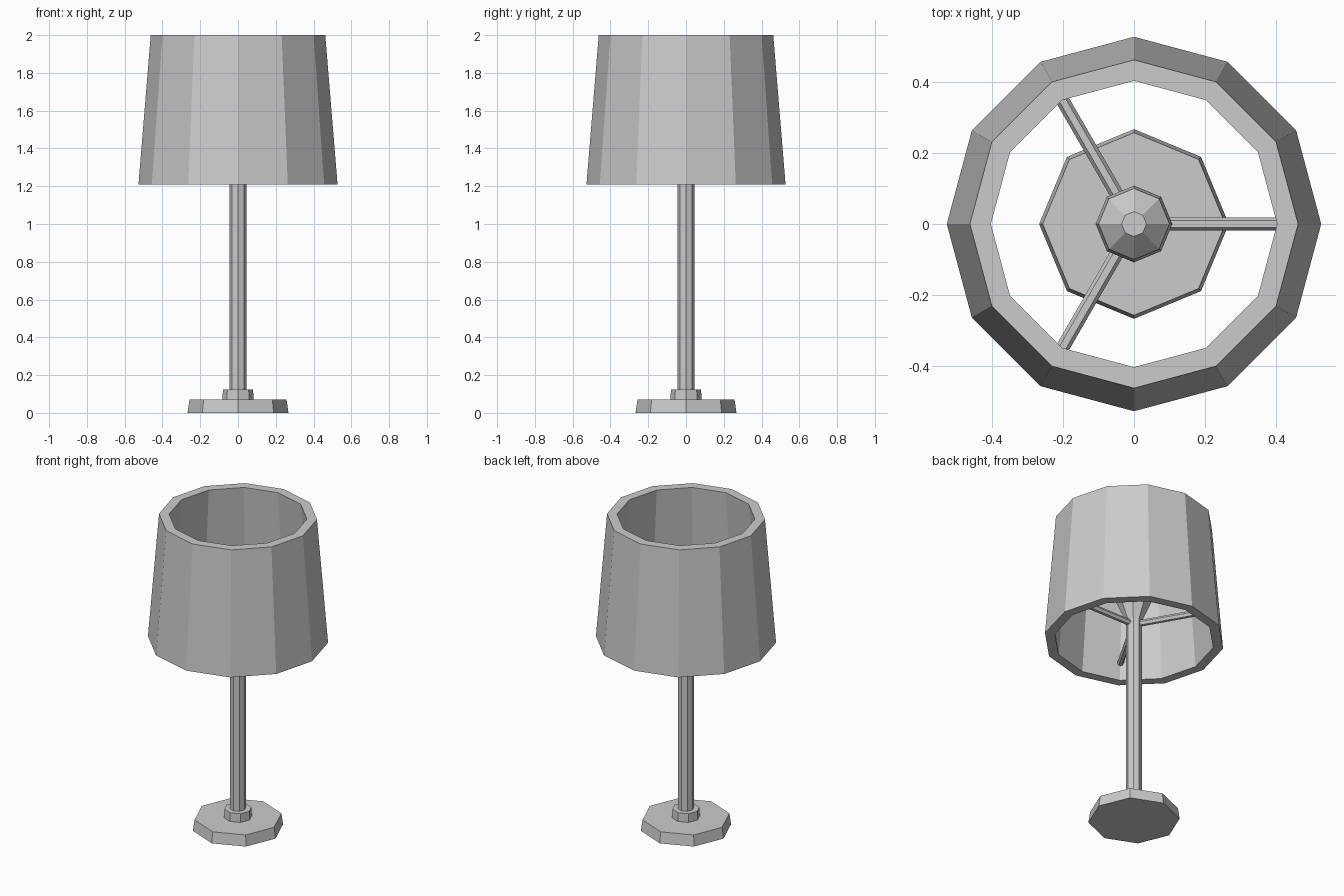
import bpy
import math

cube = bpy.data.objects.get("Cube")
if cube:
    bpy.data.objects.remove(cube)

grey = bpy.data.materials.new("light_grey")
grey.use_nodes = True
COLOUR = (0.6, 0.6, 0.6, 1)
grey.diffuse_color = COLOUR
grey.node_tree.nodes["Principled BSDF"].inputs["Base Color"].default_value = COLOUR


def lathe(name, profile, sides, closed=False):
    """Turn (radius, z) points about z; an open profile gets flat end caps."""
    verts = [(r * math.cos(math.tau * i / sides), r * math.sin(math.tau * i / sides), z)
             for r, z in profile for i in range(sides)]
    rings = len(profile)
    faces = []
    for k in range(rings if closed else rings - 1):
        a, b = k * sides, (k + 1) % rings * sides
        for i in range(sides):
            j = (i + 1) % sides
            faces.append((a + i, a + j, b + j, b + i))
    if not closed:
        faces.append(tuple(reversed(range(sides))))
        faces.append(tuple(range((rings - 1) * sides, rings * sides)))
    mesh = bpy.data.meshes.new(name)
    mesh.from_pydata(verts, [], faces)
    mesh.materials.append(grey)
    obj = bpy.data.objects.new(name, mesh)
    bpy.context.collection.objects.link(obj)
    return obj


# Foot, collar and stem
lathe("base", [(0.267, 0), (0.257, 0.07)], 8)
lathe("collar", [(0.082, 0.07), (0.08, 0.125)], 8)
lathe("stem", [(0.046, 0.125), (0.046, 1.34)], 8)

# Bulb flaring out of the stem, with a faceted dome
lathe("bulb", [(0.046, 1.34), (0.108, 1.48), (0.1, 1.56), (0.035, 1.62)], 8)

# Hollow tapered shade
lathe("shade", [(0.527, 1.21), (0.462, 2), (0.403, 2), (0.468, 1.21)], 12, closed=True)

# Three hexagonal arms holding the shade
for n in range(3):
    arm = lathe(f"shade_arm_{n + 1}", [(0.019, 0.03), (0.019, 0.46)], 6)
    arm.rotation_euler = (0, math.pi / 2, math.tau * n / 3)
    # A sixth-turn offset keeps a flat side facing up
    for v in arm.data.vertices:
        c, s = math.cos(math.pi / 6), math.sin(math.pi / 6)
        x, y = v.co.x, v.co.y
        v.co.x, v.co.y = c * x - s * y, s * x + c * y
    arm.location.z = 1.32
